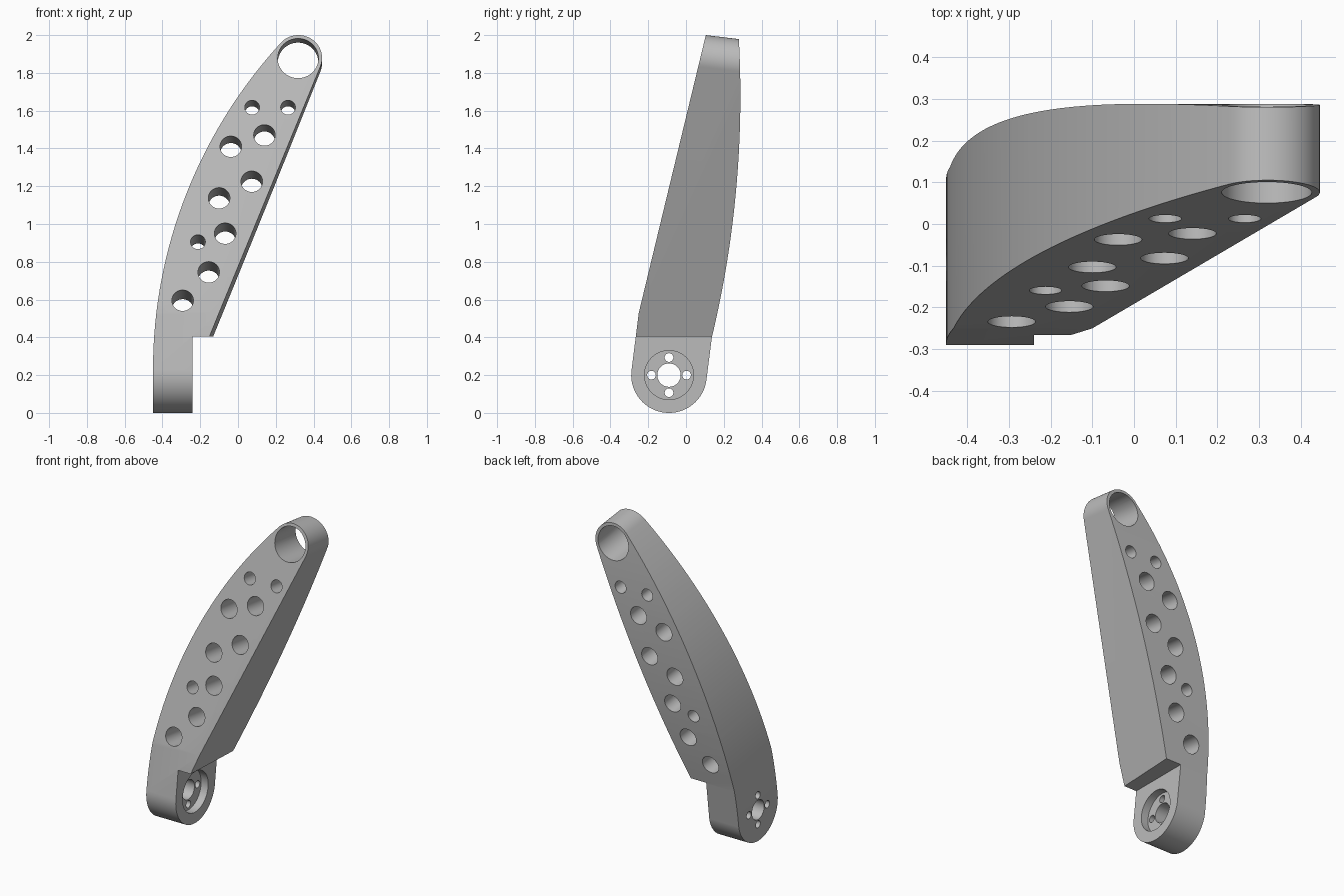
import bpy, bmesh
from math import sin, cos, pi, sqrt, atan2, asin, radians

cube = bpy.data.objects.get("Cube")
if cube:
    bpy.data.objects.remove(cube, do_unlink=True)

grey = bpy.data.materials.new("plain grey")
grey.use_nodes = True
colour = (0.5, 0.5, 0.5, 1)
grey.diffuse_color = colour
grey.node_tree.nodes["Principled BSDF"].inputs["Base Color"].default_value = colour

TILT = 0.12          # drop of the drilling direction per unit of depth
TOP_Y = 0.105        # depth at which the arm outline is drawn
FACE_SLOPE = 0.2415  # lean of the front face


def arc(cx, cy, r, start, end, n):
    return [(cx + r * cos(start + (end - start) * i / n),
             cy + r * sin(start + (end - start) * i / n)) for i in range(n + 1)]


def prism(name, outline, near, far):
    """Solid between two copies of an outline; near and far map (u, v) to 3D."""
    bm = bmesh.new()
    a = [bm.verts.new(near(u, v)) for u, v in outline]
    b = [bm.verts.new(far(u, v)) for u, v in outline]
    bm.faces.new(a)
    bm.faces.new(b[::-1])
    for i in range(len(a)):
        j = (i + 1) % len(a)
        bm.faces.new((a[j], a[i], b[i], b[j]))
    bmesh.ops.recalc_face_normals(bm, faces=bm.faces)
    mesh = bpy.data.meshes.new(name)
    bm.to_mesh(mesh)
    bm.free()
    mesh.materials.append(grey)
    ob = bpy.data.objects.new(name, mesh)
    bpy.context.collection.objects.link(ob)
    return ob


def along_depth(name, outline, y0):
    """Prism running front to back along the tilted direction."""
    def at(y):
        return lambda x, z: (x, y, z - TILT * (y - y0))
    return prism(name, outline, at(-0.6), at(0.6))


def along_x(name, outline, x0, x1):
    return prism(name, outline, lambda y, z: (x0, y, z), lambda y, z: (x1, y, z))


def combine(target, tool, operation):
    mod = target.modifiers.new(operation.lower(), 'BOOLEAN')
    mod.operation, mod.object, mod.solver = operation, tool, 'EXACT'
    bpy.context.view_layer.objects.active = target
    bpy.ops.object.modifier_apply(modifier=mod.name)
    bpy.data.objects.remove(tool, do_unlink=True)


# Front outline: bowed outer edge, round tip, straight inner edge
tip_x, tip_z, tip_r = 0.32, 1.875, 0.125
left, bow_z = -0.45, 0.18
dx, dz = tip_x - left, tip_z - bow_z
bow_r = (dx * dx + dz * dz - tip_r ** 2) / (2 * (dx - tip_r))
bow_x = left + bow_r
bow_end = atan2(dz, tip_x - bow_x)
inner = -atan2(0.4, 1)
outline = [(left, -0.3)]
outline += arc(bow_x, bow_z, bow_r, pi, bow_end, 40)
outline += arc(tip_x, tip_z, tip_r, bow_end, inner, 32)[1:]
outline += [(-0.2, 0.237), (-0.2, -0.3)]
arm = along_depth("arm", outline, TOP_Y)

# Side outline: round hub, leaning front face, gently bowed back
hub_y, hub_z, hub_r = -0.09, 0.2, 0.2
back_r, back_z, back_y = 5.5, 1.68, 0.288
side = arc(hub_y, hub_z, hub_r, radians(172.5), radians(349.5), 40)
side += arc(back_y - back_r, back_z, back_r,
            -asin((back_z - 0.4) / back_r), asin(0.5 / back_r), 30)
side += [(TOP_Y + 0.2 * FACE_SLOPE, 2.2), (-0.25, 0.53)]
combine(arm, along_x("side_shape", side, -0.7, 0.7), 'INTERSECT')

# Step beside the hub
step = [(-0.6, -0.2), (0.6, -0.2), (0.6, 0.405), (-0.6, 0.405)]
combine(arm, along_x("step_cutter", step, -0.24, 0.7), 'DIFFERENCE')

# Tip bore and lightening holes: x, z on the front face, radius
big, small = 0.057, 0.039
holes = [(0.318, 1.877, 0.108),
         (0.265, 1.617, small), (0.075, 1.617, small),
         (0.14, 1.47, big), (-0.038, 1.41, big),
         (0.073, 1.225, big), (-0.10, 1.137, big),
         (-0.068, 0.95, big), (-0.212, 0.905, small),
         (-0.155, 0.745, big), (-0.293, 0.595, big)]
for x, z, r in holes:
    circle = arc(x, z, r, 0, 2 * pi, 40)[:-1]
    face_y = TOP_Y - (2 - z) * FACE_SLOPE
    combine(arm, along_depth("hole_cutter", circle, face_y), 'DIFFERENCE')

# Hub: shallow round recess, centre bore and four screw holes
bores = [(hub_y, hub_z, 0.13, -0.29), (hub_y, hub_z, 0.062, -0.7)]
for k in range(4):
    a = k * pi / 2
    bores.append((hub_y + 0.093 * cos(a), hub_z + 0.093 * sin(a), 0.023, -0.7))
for y, z, r, depth in bores:
    circle = arc(y, z, r, 0, 2 * pi, 40)[:-1]
    combine(arm, along_x("bore_cutter", circle, depth, 0.0), 'DIFFERENCE')

bpy.ops.object.select_all(action='DESELECT')
arm.select_set(True)
bpy.context.view_layer.objects.active = arm
bpy.ops.object.shade_smooth_by_angle(angle=radians(25))
